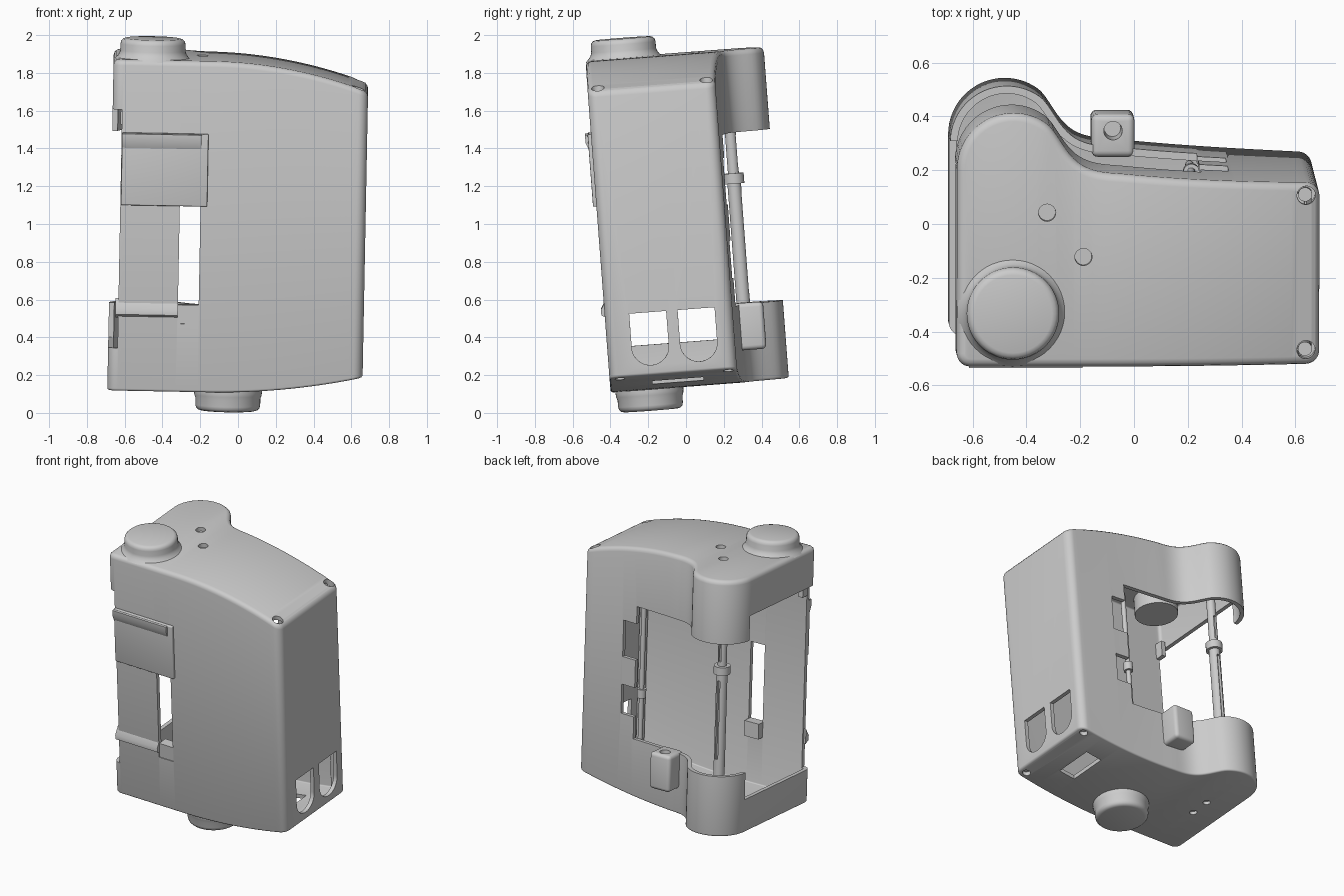
import bpy, bmesh, math
from mathutils import Matrix, Vector

if "Cube" in bpy.data.objects:
    bpy.data.objects.remove(bpy.data.objects["Cube"])

# The whole housing leans slightly; parts are built upright, then tilted
TILT = (Matrix.Translation((0, 0, 1)) @ Matrix.Rotation(math.radians(1.1), 4, 'Y')
        @ Matrix.Rotation(math.radians(4.35), 4, 'X'))
parts = []


def make(name, bm, keep=True):
    bmesh.ops.recalc_face_normals(bm, faces=bm.faces) if name != "housing" else None
    me = bpy.data.meshes.new(name)
    bm.to_mesh(me)
    bm.free()
    ob = bpy.data.objects.new(name, me)
    bpy.context.collection.objects.link(ob)
    if keep:
        parts.append(ob)
    return ob


def box(name, x, y, z, bevel=0, keep=True):
    bm = bmesh.new()
    bmesh.ops.create_cube(bm, size=1)
    for v in bm.verts:
        v.co = [(a + b) / 2 + c * (b - a) for (a, b), c in zip((x, y, z), v.co)]
    if bevel:
        bmesh.ops.bevel(bm, geom=bm.edges[:], offset=bevel, segments=4, profile=0.5, affect='EDGES')
    return make(name, bm, keep)


def cyl(name, x, y, z0, z1, r, r2=None, keep=True):
    bm = bmesh.new()
    bmesh.ops.create_cone(bm, cap_ends=True, segments=32, radius1=r, radius2=r2 or r,
                          depth=z1 - z0, matrix=Matrix.Translation((x, y, (z0 + z1) / 2)))
    return make(name, bm, keep)


def prism_x(name, yz, x0, x1, keep=True):
    bm = bmesh.new()
    a = [bm.verts.new((x0, y, z)) for y, z in yz]
    b = [bm.verts.new((x1, y, z)) for y, z in yz]
    bm.faces.new(a)
    bm.faces.new(b)
    for i in range(len(a)):
        j = (i + 1) % len(a)
        bm.faces.new((a[i], a[j], b[j], b[i]))
    return make(name, bm, keep)


def lathe(name, x, y, profile):
    bm = bmesh.new()
    vs = [bm.verts.new((x + r, y, z)) for r, z in profile]
    es = [bm.edges.new(p) for p in zip(vs, vs[1:])]
    bmesh.ops.spin(bm, geom=vs + es, cent=(x, y, 0), axis=(0, 0, 1), angle=math.tau, steps=48)
    bmesh.ops.remove_doubles(bm, verts=bm.verts, dist=1e-5)
    return make(name, bm)


def cut(ob, *cutters):
    for c in cutters:
        m = ob.modifiers.new("cut", 'BOOLEAN')
        m.operation, m.solver, m.object = 'DIFFERENCE', 'EXACT', c
        dg = bpy.context.evaluated_depsgraph_get()
        me = bpy.data.meshes.new_from_object(ob.evaluated_get(dg))
        ob.modifiers.clear()
        ob.data = me
        bpy.data.objects.remove(c)


# Housing outline: straight front, back wall swelling into a round hinge bump
L, R, FRONT, C = -0.675, 0.675, -0.465, 0.05
KNOTS = [(-.34, .439, -.74), (-.27, .345, -1.4), (-.2, .28, -.5), (-.05, .252, -.1), (.68, .21, -.03)]


def corner(d):
    return C - math.sqrt(max(0, C * C - (C - d) ** 2)) if d < C else 0


def front_y(x):
    return FRONT + corner(x - L) + corner(R - x)


def back_y(x):
    if x < -.34:
        return .27 + math.sqrt(max(0, .21 ** 2 - (x + .465) ** 2))
    for (x0, y0, m0), (x1, y1, m1) in zip(KNOTS, KNOTS[1:]):
        if x <= x1:
            h, t = x1 - x0, (x - x0) / (x1 - x0)
            y = ((2*t**3 - 3*t*t + 1) * y0 + (t**3 - 2*t*t + t) * h * m0
                 + (3*t*t - 2*t**3) * y1 + (t**3 - t*t) * h * m1)
            return y - corner(R - x)


def top_z(x):
    return .895 - .215 * max(0, x + .15) ** 2


def bot_z(x):
    return -.862 + .137 * max(0, x + .15) ** 2


xs = [L + .21 * (1 - math.cos(math.radians(6 * i))) for i in range(16)]
xs += [-.45 + .015 * i for i in range(24)] + [-.09 + .03 * i for i in range(24)]
xs += [R - C * (1 - math.cos(math.radians(10 * i))) for i in range(9, -1, -1)]
N = len(xs)
outline = [Vector((x, front_y(x))) for x in xs] + [Vector((x, back_y(x))) for x in reversed(xs)]


def add_skin(bm, wall, r_bot, r_top, flip):
    def ring(inset, z):
        out = []
        for i, p in enumerate(outline):
            t = (outline[(i + 1) % (2 * N)] - outline[i - 1]).normalized()
            q = p + Vector((-t.y, t.x)) * (wall + inset)
            out.append(bm.verts.new((q.x, q.y, z(q.x))))
        return out
    rings, arc = [], [math.radians(a) for a in (0, 30, 60, 90)]
    for a in reversed(arc):
        d = r_bot * (1 - math.cos(a))
        rings.append(ring(d, lambda x: bot_z(x) + wall + r_bot * (1 - math.sin(a))))
    for a in arc:
        d = r_top * (1 - math.cos(a))
        rings.append(ring(d, lambda x: top_z(x) - wall - r_top * (1 - math.sin(a))))
    faces = []
    for a, b in zip(rings, rings[1:]):
        for i in range(2 * N):
            j = (i + 1) % (2 * N)
            faces.append((a[i], a[j], b[j], b[i]))
    lo, hi = rings[0], rings[-1]
    for i in range(N - 1):
        k = (i, i + 1, 2 * N - 2 - i, 2 * N - 1 - i)
        faces.append([hi[j] for j in k])
        faces.append([lo[j] for j in reversed(k)])
    for f in faces:
        bm.faces.new(list(reversed(f)) if flip else f)


bm = bmesh.new()
add_skin(bm, 0, .012, .03, False)
add_skin(bm, .028, .008, .01, True)
housing = make("housing", bm)

# Openings: left side, back, back notches, front window, cable slot
for x, y, z in [((-.9, -.625), (-.7, .275), (-.635, .63)), ((-.9, .24), (.1, .8), (-.45, .46)),
                ((.2, .345), (.1, .8), (.09, .34)), ((.2, .345), (.1, .8), (-.30, -.10)),
                ((-.31, -.2), (-.7, -.38), (-.5, .13)), ((.37, .49), (-.24, .03), (-.95, -.76))]:
    cut(housing, box("cutter", x, y, z, keep=False))

# Arched windows in the right wall
for yc in (-.237, .02):
    arch = [(yc + .098 * math.cos(a), -.62 + .098 * math.sin(a))
            for a in [math.pi + math.pi * i / 20 for i in range(21)]]
    arch += [(yc + .098, -.438), (yc - .098, -.438)]
    cut(housing, prism_x("cutter", arch, .58, .8, keep=False))

# Screw holes with plugs behind them, and corner posts
for x, y in [(-.34, .11), (-.205, -.055)]:
    cut(housing, cyl("cutter", x, y, .8, 1, .03, .034, keep=False))
    cyl("top_screw", x, y, .79, .865, .036)
for x, y in [(-.485, -.07), (-.48, .07)]:
    cut(housing, cyl("cutter", x, y, -1, -.8, .024, keep=False))
    cyl("bottom_screw", x, y, -.84, -.78, .03)
for y in (-.41, .165):
    cut(housing, cyl("cutter", .625, y, .68, .9, .034, keep=False))
    cut(housing, cyl("cutter", .625, y, -.9, -.72, .026, keep=False))
    cyl("corner_post", .622, y, -.755, .725, .026)

# Knobs on the top and bottom, with the drive drum inside
KNOB = [(.205, -.01), (.19, .006), (.178, .022), (.172, .04), (.172, .075), (.168, .09),
        (.158, .1), (.145, .104), (0, .104)]
lathe("top_knob", -.468, -.26, [(r, .893 + h) for r, h in KNOB])
lathe("bottom_knob", -.036, -.26, [(min(r, .18), -.866 - h) for r, h in KNOB])
cyl("knob_drum", -.468, -.26, .75, .88, .14)

# Hinge rod with collar and long slots
rod = cyl("hinge_rod", -.465, .27, -.8, .2, .036)
upper = cyl("upper_rod", -.465, .27, .2, .86, .029)
cut(rod, box("cutter", (-.475, -.455), (.285, .4), (-.4, .14), keep=False))
cut(upper, box("cutter", (-.475, -.455), (.283, .4), (.27, .44), keep=False))
cyl("rod_collar", -.465, .27, .185, .24, .054)

# Thin guide rail inside the back opening
cyl("guide_rail", .215, .185, -.47, .47, .016)
cyl("rail_knuckle", .215, .185, -.17, -.11, .03)

# Latch box on the back with a socket in its top
latch = box("latch_box", (-.15, .01), (.215, .375), (-.69, -.44), .024)
cut(latch, cyl("cutter", -.07, .314, -.55, -.4, .03, .036, keep=False))

# Front plate, its lip, the lower ridge and the window ledge
box("front_plate", (-.622, -.165), (-.484, -.45), (.125, .51), .006)
prism_x("plate_lip", [(-.47, .43), (-.484, .43), (-.498, .465), (-.498, .505), (-.47, .508)], -.622, -.2)
prism_x("lower_ridge", [(-.45, -.475), (-.484, -.455), (-.484, -.425), (-.45, -.37)], -.64, -.31)
box("window_ledge", (-.312, -.198), (-.46, -.39), (-.505, -.4))
box("rim_tab", (-.632, -.6), (-.44, -.38), (.55, .66))

# Tilt everything and shade
for ob in parts:
    ob.data.transform(TILT)
    bpy.ops.object.select_all(action='DESELECT')
    ob.select_set(True)
    bpy.context.view_layer.objects.active = ob
    bpy.ops.object.shade_smooth_by_angle(angle=math.radians(32))
